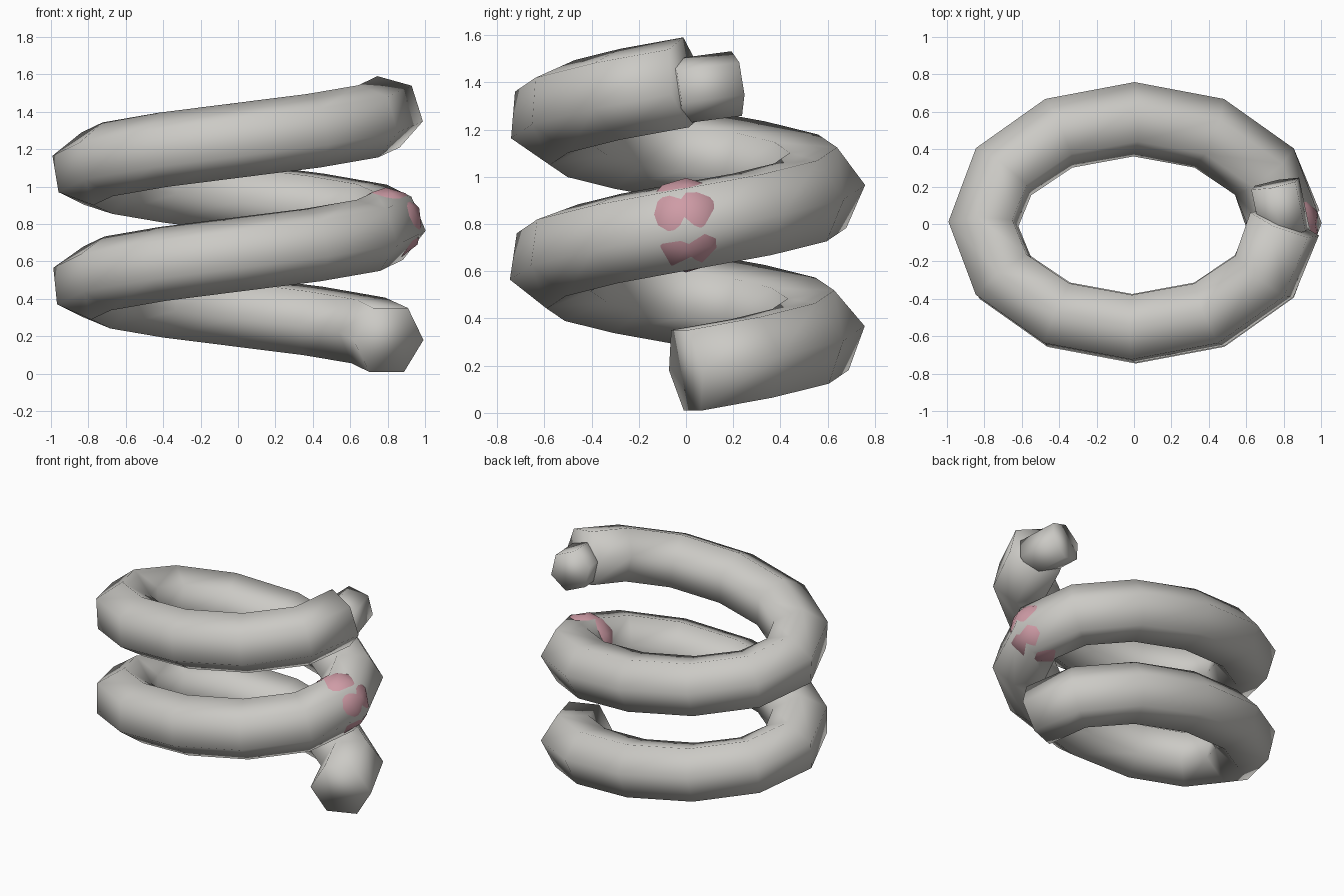
import bpy, bmesh, math
from mathutils import Vector

if "Cube" in bpy.data.objects:
    bpy.data.objects.remove(bpy.data.objects["Cube"])

def material(name, rgb):
    m = bpy.data.materials.new(name)
    m.diffuse_color = (*rgb, 1)
    m.use_nodes = True
    m.node_tree.nodes["Principled BSDF"].inputs["Base Color"].default_value = m.diffuse_color
    return m

grey = material("warm_grey", (0.60, 0.59, 0.56))
pink = material("soft_pink", (0.62, 0.33, 0.38))

def add_object(name, bm, mat):
    bmesh.ops.recalc_face_normals(bm, faces=bm.faces)
    for f in bm.faces:
        f.smooth = True
    me = bpy.data.meshes.new(name)
    bm.to_mesh(me)
    bm.free()
    me.materials.append(mat)
    ob = bpy.data.objects.new(name, me)
    bpy.context.collection.objects.link(ob)
    return ob

def sweep(name, path, radius, roll, mat, sides=6):
    """Hexagonal tube along a path, carried along with minimum twist."""
    bm = bmesh.new()
    n = len(path)
    dirs = [(path[i + 1] - path[i]).normalized() for i in range(n - 1)]
    tangents = [dirs[0]] + [(dirs[i] + dirs[i + 1]).normalized() for i in range(n - 2)] + [dirs[-1]]
    u = tangents[0].cross(Vector((0, 0, 1))).normalized()
    rings = []
    for i, (p, t) in enumerate(zip(path, tangents)):
        if i:
            u = tangents[i - 1].rotation_difference(t) @ u
        v = u.cross(t)
        ring = []
        for k in range(sides):
            a = roll + math.tau * k / sides
            ring.append(bm.verts.new(p + radius * (u * math.cos(a) + v * math.sin(a))))
        rings.append(ring)
    for a, b in zip(rings, rings[1:]):
        for k in range(sides):
            j = (k + 1) % sides
            bm.faces.new((a[k], a[j], b[j], b[k]))
    bm.faces.new(rings[0])
    bm.faces.new(rings[-1])
    return add_object(name, bm, mat)

# Two-turn elliptical coil, twelve segments per turn
coil_path = [Vector((0.805 * math.cos(math.tau * i / 12),
                     0.56 * math.sin(math.tau * i / 12),
                     0.18 + 0.61 * i / 12)) for i in range(25)]
sweep("coil", coil_path, 0.2, 0, grey)

# Thinner stub leaving the upper end
sweep("end_stub", [Vector((0.81, -0.05, 1.36)), Vector((0.755, 0.215, 1.395))],
      0.14, math.radians(40), grey)

# Pink bead embedded in the middle of the coil
bm = bmesh.new()
bmesh.ops.create_icosphere(bm, subdivisions=2, radius=0.2)
bead = add_object("bead", bm, pink)
bead.location = (0.79, 0, 0.795)
